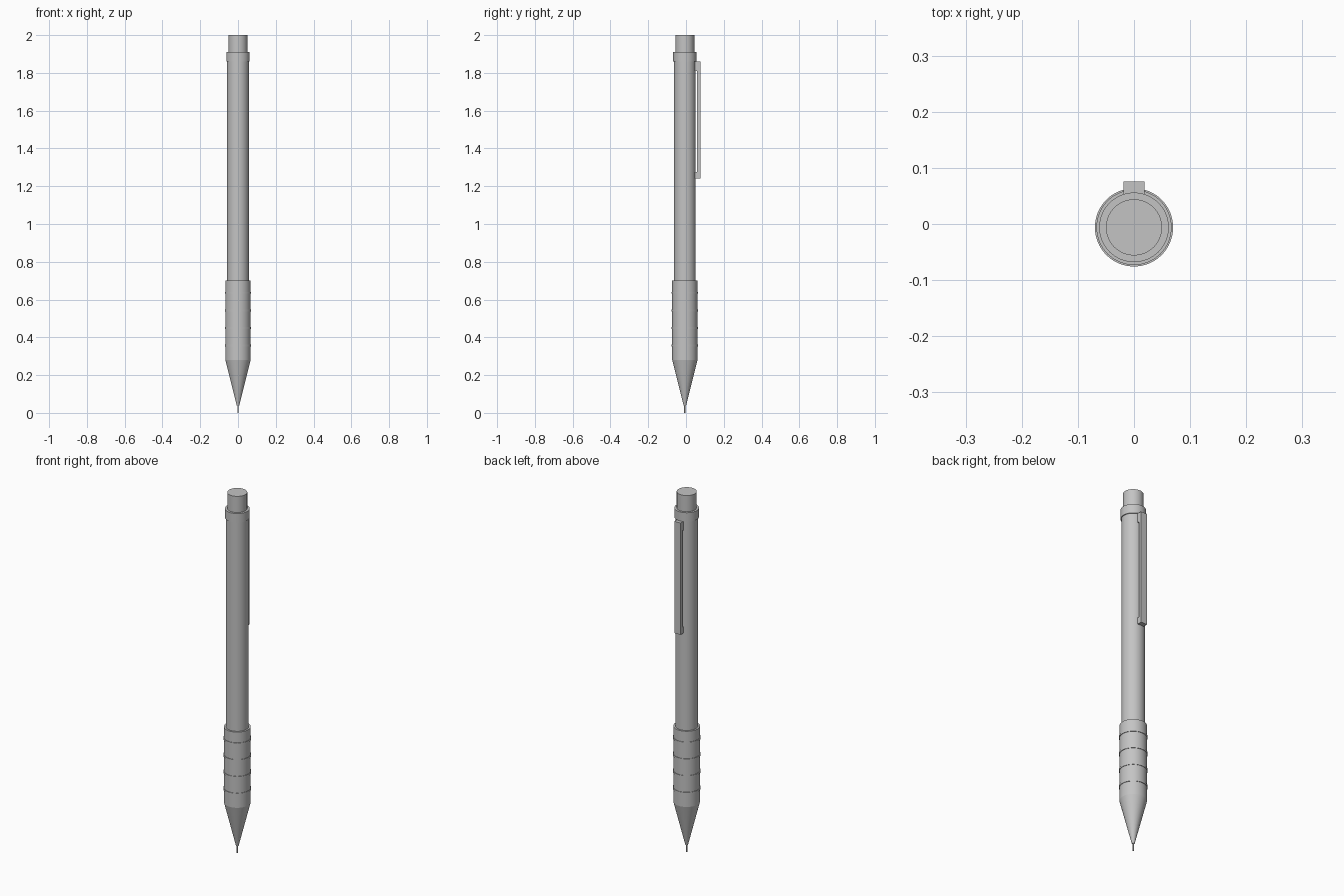
import bpy
import math

if "Cube" in bpy.data.objects:
    bpy.data.objects.remove(bpy.data.objects["Cube"])

AXIS_Y = -0.006   # barrel axis, shifted so that barrel plus clip is centred
SEGMENTS = 64

grey = bpy.data.materials.new("satin grey")
grey.diffuse_color = (0.55, 0.55, 0.55, 1.0)
grey.use_nodes = True
grey.node_tree.nodes["Principled BSDF"].inputs["Base Color"].default_value = grey.diffuse_color


def finish(obj, name):
    obj.name = name
    obj.data.materials.append(grey)
    bpy.ops.object.shade_smooth_by_angle(angle=math.radians(30))
    return obj


def tapered(name, z0, z1, r0, r1=None):
    """Upright round part between two heights, with bottom and top radius."""
    bpy.ops.mesh.primitive_cone_add(
        vertices=SEGMENTS, radius1=r0, radius2=r0 if r1 is None else r1,
        depth=z1 - z0, location=(0, AXIS_Y, (z0 + z1) / 2))
    return finish(bpy.context.object, name)


def box(name, half_x, y0, y1, z0, z1):
    bpy.ops.mesh.primitive_cube_add(size=1, location=(0, (y0 + y1) / 2, (z0 + z1) / 2))
    obj = bpy.context.object
    obj.scale = (2 * half_x, y1 - y0, z1 - z0)
    bpy.ops.object.transform_apply(location=False, rotation=False, scale=True)
    return finish(obj, name)


# Writing end
tapered("lead", 0.0, 0.06, 0.0035)
tapered("tip_cone", 0.04, 0.28, 0.007, 0.067)

# Grip with raised rings
tapered("grip", 0.28, 0.70, 0.067)
for i in range(4):
    z = 0.357 + 0.093 * i
    tapered(f"grip_ring_{i + 1}", z - 0.005, z + 0.005, 0.0697)

# Barrel, collar and push button
tapered("barrel", 0.69, 1.88, 0.0575)
tapered("collar", 1.86, 1.91, 0.062)
tapered("push_button", 1.90, 2.0, 0.05)

# Pocket clip: a flat bar held off the barrel by a post at each end
box("clip_bar", 0.019, 0.059, 0.0757, 1.24, 1.86)
box("clip_upper_post", 0.019, 0.040, 0.0595, 1.81, 1.86)
box("clip_lower_post", 0.019, 0.040, 0.0595, 1.24, 1.275)
